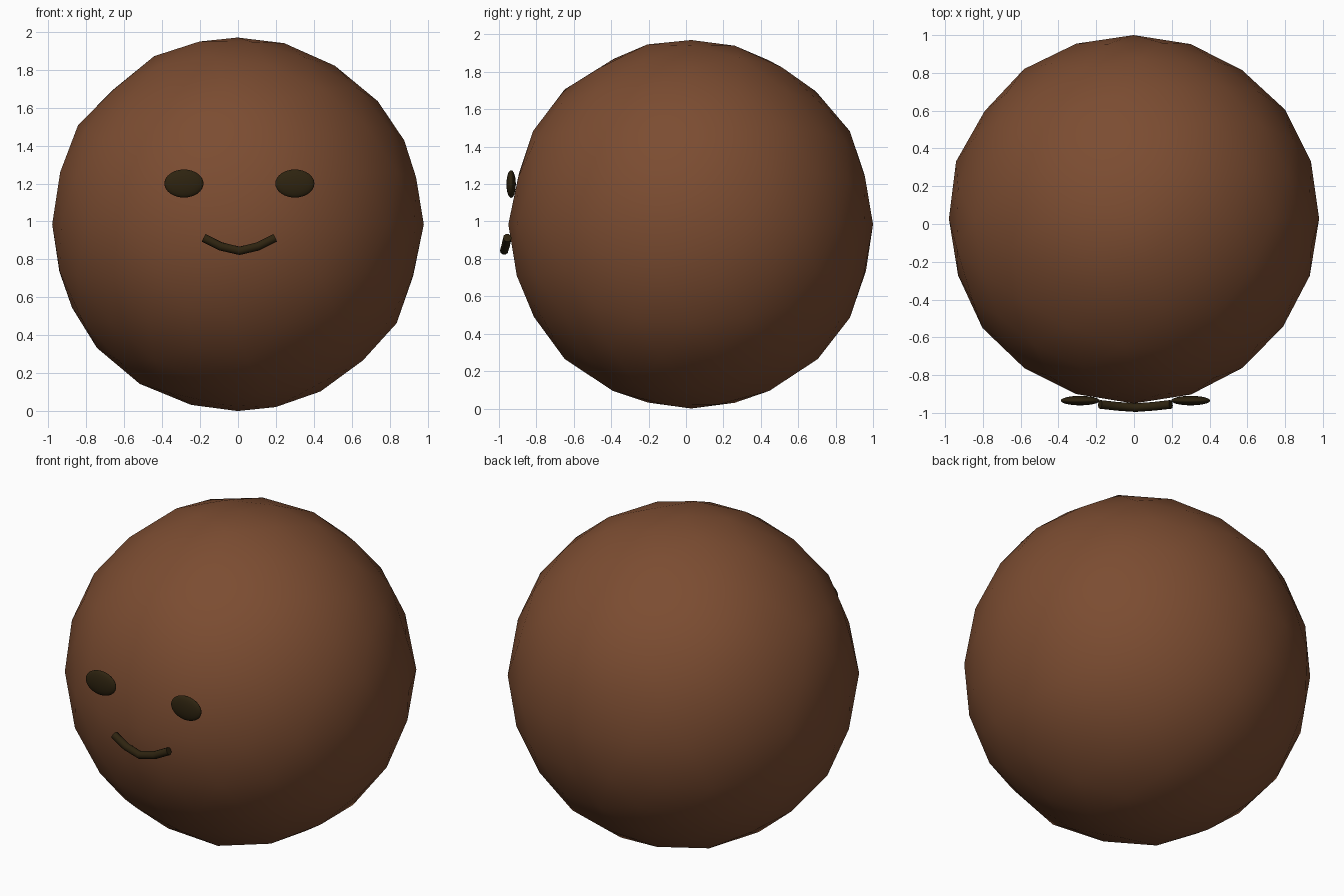
import bpy, random
from mathutils import Vector

if "Cube" in bpy.data.objects:
    bpy.data.objects.remove(bpy.data.objects["Cube"])

random.seed(4)


def material(name, rgb):
    m = bpy.data.materials.new(name)
    m.diffuse_color = (*rgb, 1)
    m.use_nodes = True
    m.node_tree.nodes["Principled BSDF"].inputs["Base Color"].default_value = m.diffuse_color
    return m


brown = material("brown", (0.2, 0.073, 0.031))
dark = material("dark_olive", (0.027, 0.017, 0.005))


def finish(ob, name, mat):
    ob.name = name
    ob.data.materials.clear()
    ob.data.materials.append(mat)
    for p in ob.data.polygons:
        p.use_smooth = True


# Round body: coarse ball, slightly lumpy, fitted to its overall size
bpy.ops.mesh.primitive_ico_sphere_add(subdivisions=3, radius=1)
body = bpy.context.object
verts = body.data.vertices
for v in verts:
    v.co *= 1 + random.uniform(-0.008, 0.008)
low = Vector((-0.98, -0.95, 0.0))
high = Vector((0.98, 1.0, 1.97))
for i in range(3):
    a = min(v.co[i] for v in verts)
    b = max(v.co[i] for v in verts)
    for v in verts:
        v.co[i] = low[i] + (v.co[i] - a) / (b - a) * (high[i] - low[i])
finish(body, "body", brown)

# Flattened oval eyes
for side, x in (("left", -0.285), ("right", 0.3)):
    bpy.ops.mesh.primitive_uv_sphere_add(segments=32, ring_count=16, radius=1,
                                         location=(x, -0.935, 1.2))
    eye = bpy.context.object
    eye.scale = (0.103, 0.025, 0.074)
    finish(eye, side + "_eye", dark)

# Smiling mouth: bent tube
curve = bpy.data.curves.new("mouth", "CURVE")
curve.dimensions = "3D"
curve.bevel_depth = 0.023
curve.bevel_resolution = 3
curve.use_fill_caps = True
path = [(-0.18, -0.955, 0.913), (-0.09, -0.965, 0.868), (0.008, -0.972, 0.845),
        (0.105, -0.965, 0.868), (0.195, -0.955, 0.913)]
spline = curve.splines.new("POLY")
spline.points.add(len(path) - 1)
for p, co in zip(spline.points, path):
    p.co = (*co, 1)
spline.use_smooth = True
mouth = bpy.data.objects.new("mouth", curve)
bpy.context.collection.objects.link(mouth)
curve.materials.append(dark)
